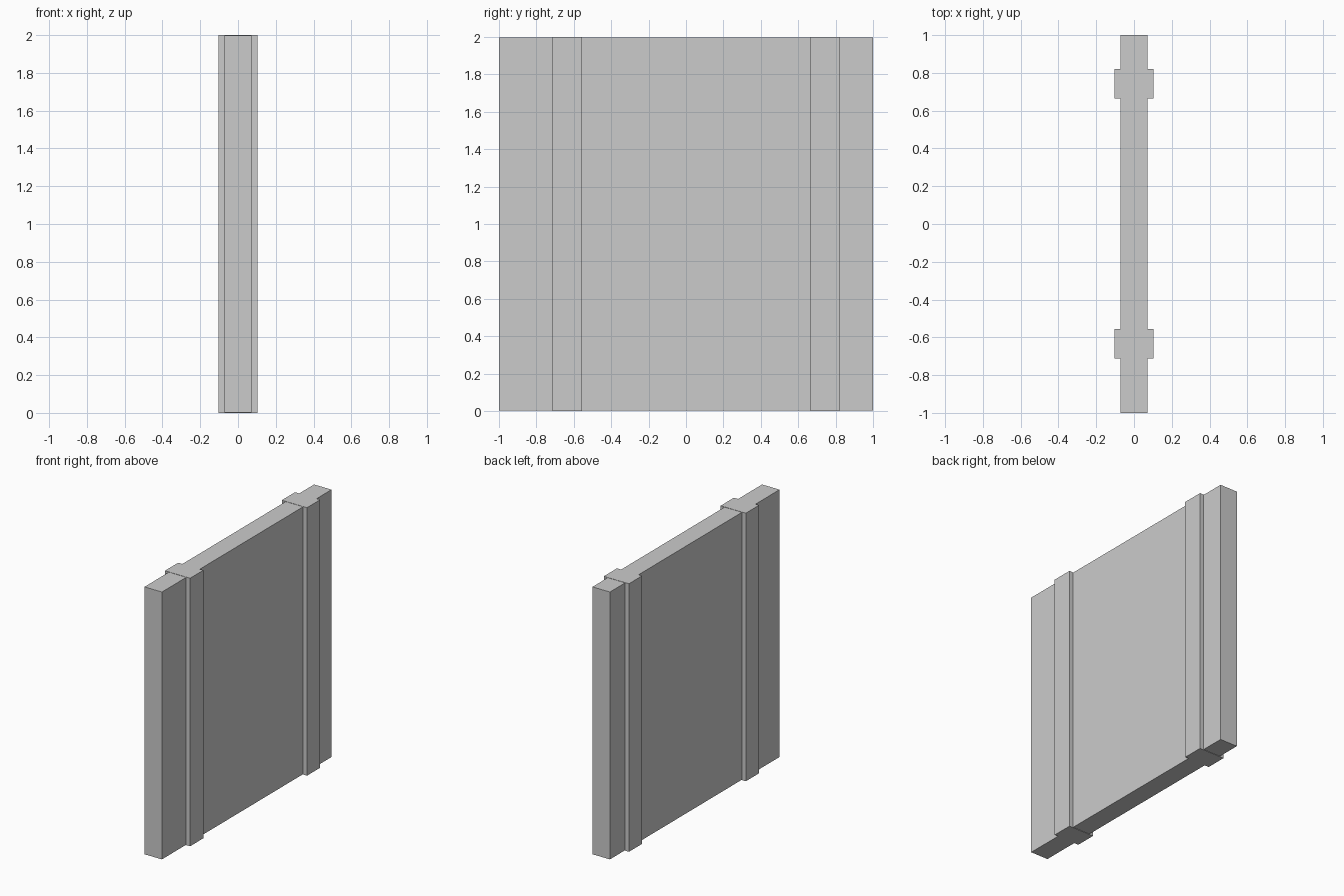
import bpy

if "Cube" in bpy.data.objects:
    bpy.data.objects.remove(bpy.data.objects["Cube"])


def box(name, x, y, z):
    """Axis-aligned box from (min, max) ranges."""
    bpy.ops.mesh.primitive_cube_add(size=1)
    ob = bpy.context.object
    ob.name = name
    ob.location = [(a + b) / 2 for a, b in (x, y, z)]
    ob.scale = [b - a for a, b in (x, y, z)]
    bpy.ops.object.transform_apply(location=True, rotation=False, scale=True)
    return ob


# Main wall slab
box("wall_panel", (-0.072, 0.072), (-1.0, 1.0), (0.003, 1.998))

# Full-height pillars projecting from both faces of the wall
for name, y in (("front_pillar", (-0.713, -0.557)), ("back_pillar", (0.665, 0.821))):
    box(name, (-0.104, 0.104), y, (0.0, 2.0))
